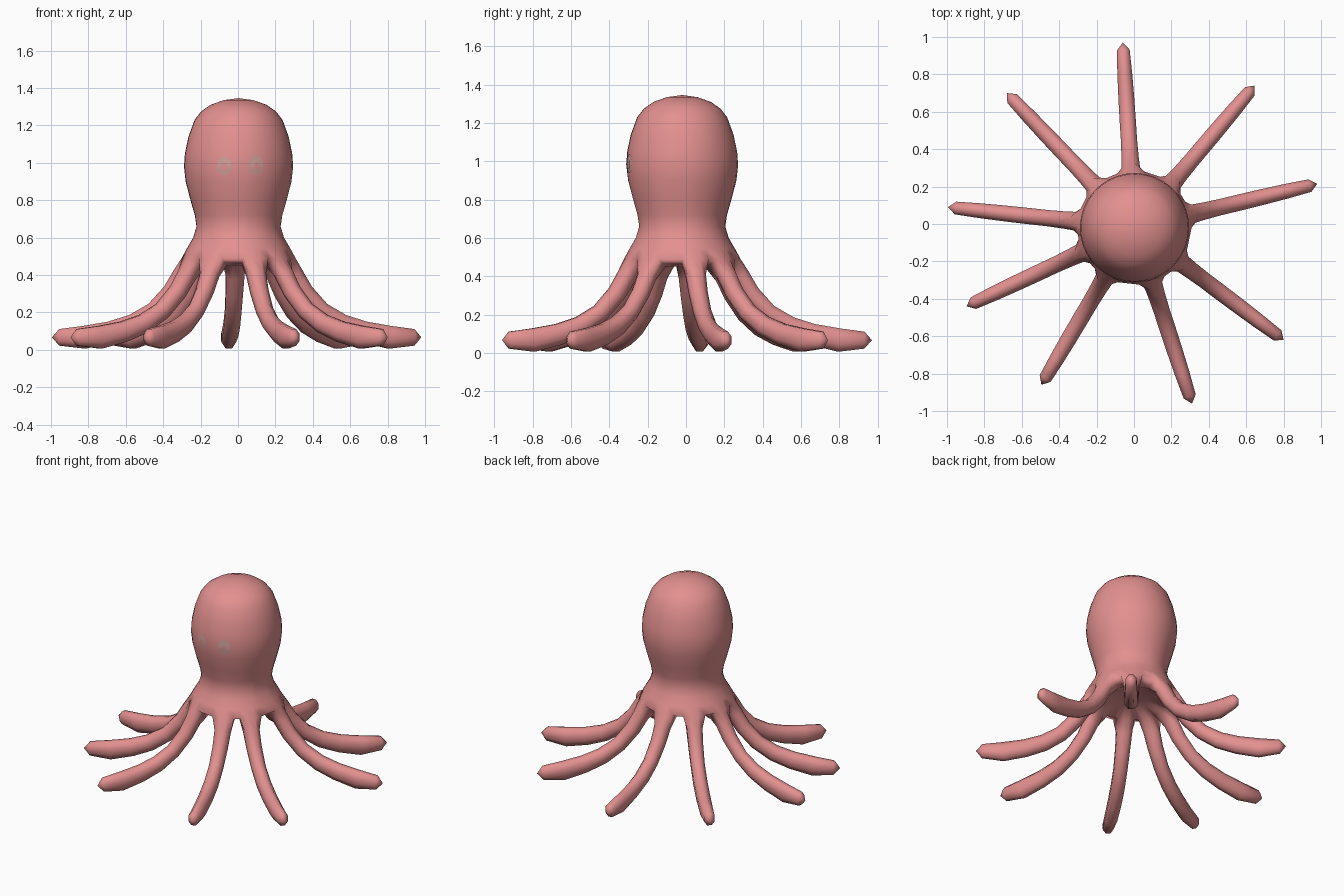
import bpy, bmesh
from math import radians, degrees, cos, sin, pi, atan2, hypot
from mathutils import Vector

if "Cube" in bpy.data.objects:
    bpy.data.objects.remove(bpy.data.objects["Cube"], do_unlink=True)

CENTRE = Vector((0.003, -0.02, 0))
# Body outline from crown to skirt: radius, height
OUTLINE = [(.08, 1.335), (.15, 1.31), (.2, 1.275), (.235, 1.23), (.268, 1.14),
           (.287, 1.05), (.292, .98), (.283, .9), (.257, .8), (.234, .72),
           (.225, .66), (.243, .6), (.275, .545), (.305, .49)]
UNDERSIDE = [(.215, .45), (.12, .49)]
# Arm tips seen from above, anticlockwise
TIPS = [(.98, .215), (.645, .74), (-.06, .97), (-.68, .7), (-.995, .09),
        (-.895, -.44), (-.495, -.86), (.31, -.96), (.8, -.62)]
# Arm centre line: distance, height, half width, half thickness
ARM = [(.305, .40, .054, .052), (.36, .31, .05, .05), (.45, .21, .047, .05),
       (.56, .14, .047, .055), (.68, .097, .046, .06), (.82, .067, .043, .066),
       (.95, .067, .037, .048)]
REACH = .99


def material(name, colour):
    mat = bpy.data.materials.new(name)
    mat.use_nodes = True
    mat.diffuse_color = colour
    mat.node_tree.nodes["Principled BSDF"].inputs["Base Color"].default_value = colour
    return mat


def finish(name, bm, mat):
    bmesh.ops.recalc_face_normals(bm, faces=bm.faces[:])
    mesh = bpy.data.meshes.new(name)
    bm.to_mesh(mesh)
    bm.free()
    for face in mesh.polygons:
        face.use_smooth = True
    mesh.materials.append(mat)
    obj = bpy.data.objects.new(name, mesh)
    bpy.context.collection.objects.link(obj)
    return obj


def polar(radius, angle, z):
    return CENTRE + Vector((radius * cos(angle), radius * sin(angle), z))


def bridge(bm, a, b):
    n = len(a)
    for i in range(n):
        bm.faces.new((a[i], a[(i + 1) % n], b[(i + 1) % n], b[i]))


skin = material("coral skin", (.76, .28, .275, 1))
eye_colour = material("pale eye", (.62, .35, .32, 1))

# Four columns of vertices per arm, with a web between neighbours
angles, even, headings = [], [], []
for i, (x, y) in enumerate(TIPS):
    a = atan2(y - CENTRE.y, x - CENTRE.x) % (2 * pi)
    headings.append(a)
    for k in range(4):
        angles.append(a + radians((k - 1.5) * 9))
        even.append(headings[0] + radians(i * 40 + (k - 1.5) * 10))

# Head and skirt
bm = bmesh.new()
rings = []
for r, z in OUTLINE + UNDERSIDE:
    t = min(1, max(0, (1 - z) / .4))
    rings.append([bm.verts.new(polar(r, e + (a - e) * t, z))
                  for a, e in zip(angles, even)])
count = len(angles)
outer, inner = rings[len(OUTLINE) - 1], rings[len(OUTLINE)]
for top, low in zip(rings, rings[1:]):
    if top is not outer:
        bridge(bm, top, low)
for ring, z in ((rings[0], 1.346), (rings[-1], .5)):
    pole = bm.verts.new(CENTRE + Vector((0, 0, z)))
    for i in range(count):
        bm.faces.new((ring[i], ring[(i + 1) % count], pole))

# Arms grown out of the skirt edge
for i, (x, y) in enumerate(TIPS):
    b = 4 * i
    n = (b + 4) % count
    bm.faces.new((outer[b + 3], outer[n], inner[n], inner[b + 3]))
    heading = headings[i]
    out = Vector((cos(heading), sin(heading), 0))
    side = Vector((-out.y, out.x, 0))
    length = hypot(x - CENTRE.x, y - CENTRE.y)
    stretch = (length - .25) / (REACH - .25)
    path = [(.25 + (p[0] - .25) * stretch, p[1]) for p in ARM]
    walk = [(.26, .47)] + path + [(length, .067)]
    loop = outer[b:b + 4] + inner[b:b + 4][::-1]
    for k, (r, z) in enumerate(path):
        (r0, z0), (r1, z1) = walk[k], walk[k + 2]
        tangent = (out * (r1 - r0) + Vector((0, 0, z1 - z0))).normalized()
        up = tangent.cross(side)
        centre = polar(r, heading, z)
        ring = []
        for c in range(8):
            turn = radians(157.5 - 45 * c)
            ring.append(bm.verts.new(centre - side * -cos(turn) * ARM[k][2]
                                     + up * sin(turn) * ARM[k][3]))
        bridge(bm, loop, ring)
        loop = ring
    # Blunt pointed end
    tip = bm.verts.new(polar(length, heading, .067))
    for c in range(8):
        bm.faces.new((loop[c], loop[(c + 1) % 8], tip))
finish("octopus_body", bm, skin)


def head_radius(z):
    for (r0, z0), (r1, z1) in zip(OUTLINE, OUTLINE[1:]):
        if z1 <= z <= z0:
            return r0 + (r1 - r0) * (z0 - z) / (z0 - z1)


# Thin eye rings following the curve of the head
def eye(name, x, z, hole_x, hole_z, hole_drop):
    bm = bmesh.new()
    loops = []
    for w, h, drop in ((.038, .05, 0), (hole_x, hole_z, hole_drop)):
        loop = []
        for k in range(16):
            px, pz = x + w * cos(k * pi / 8), z - drop + h * sin(k * pi / 8)
            r = head_radius(pz) + .003
            loop.append(bm.verts.new((px, CENTRE.y - (r * r - (px - CENTRE.x) ** 2) ** .5, pz)))
        loops.append(loop)
    bridge(bm, *loops)
    obj = finish(name, bm, eye_colour)
    if obj.data.polygons[0].normal.y > 0:
        obj.data.flip_normals()


eye("right_eye", -.073, .985, .017, .023, .008)
eye("left_eye", .098, .988, .013, .02, .006)
